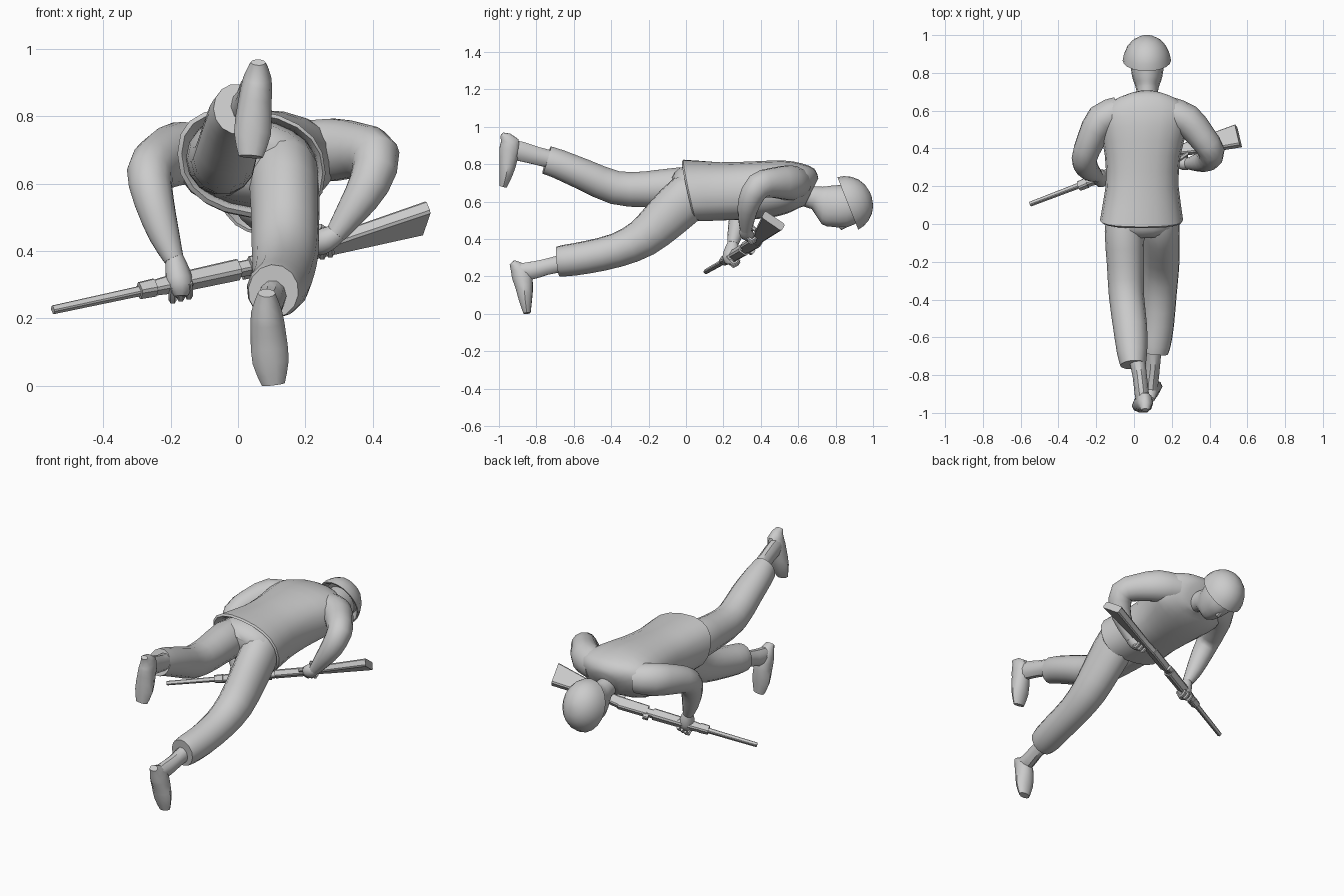
import bpy, bmesh, math
from mathutils import Vector as V

mat = bpy.data.materials.new("plain_grey")
mat.diffuse_color = (0.6, 0.6, 0.6, 1)


def skin(name, rings, angle=40):
    """Join rings of points into a closed tube with capped ends."""
    bm = bmesh.new()
    vs = [[bm.verts.new(p) for p in r] for r in rings]
    n = len(vs[0])
    for a, b in zip(vs, vs[1:]):
        for i in range(n):
            bm.faces.new((a[i], a[(i + 1) % n], b[(i + 1) % n], b[i]))
    bm.faces.new(vs[0])
    bm.faces.new(vs[-1])
    bmesh.ops.recalc_face_normals(bm, faces=bm.faces)
    me = bpy.data.meshes.new(name)
    bm.to_mesh(me)
    bm.free()
    me.materials.append(mat)
    ob = bpy.data.objects.new(name, me)
    bpy.context.collection.objects.link(ob)
    bpy.ops.object.select_all(action='DESELECT')
    ob.select_set(True)
    bpy.context.view_layer.objects.active = ob
    bpy.ops.object.shade_smooth_by_angle(angle=math.radians(angle))
    return ob


def refine(rows, steps):
    """Catmull-Rom interpolation between rows of numbers."""
    out = []
    for i in range(len(rows) - 1):
        a, b, c, d = (rows[min(max(i + k, 0), len(rows) - 1)] for k in (-1, 0, 1, 2))
        for s in range(steps):
            t = s / steps
            out.append([0.5 * (2 * q + (r - p) * t + (2 * p - 5 * q + 4 * r - w) * t * t
                               + (3 * q - p - 3 * r + w) * t ** 3) for p, q, r, w in zip(a, b, c, d)])
    return out + [list(rows[-1])]


def limb(name, path, ref=(0, 0, 1), n=14, steps=2):
    """Tube along a path of (x, y, z, side radius, up radius)."""
    path = refine(path, steps)
    pts = [V(p[:3]) for p in path]
    side, rings = None, []
    for i, p in enumerate(path):
        t = (pts[min(i + 1, len(pts) - 1)] - pts[max(i - 1, 0)]).normalized()
        side = t.cross(V(ref)) if side is None else side - t * side.dot(t)
        side.normalize()
        up = side.cross(t)
        rings.append([pts[i] + side * p[3] * math.cos(k * math.tau / n)
                      + up * p[4] * math.sin(k * math.tau / n) for k in range(n)])
    return skin(name, rings)


def body(name, rows, n=20, steps=2, power=0.85):
    """Rings across y: (y, x centre, z centre, x radius, z radius, lean, roll)."""
    rings = []
    for y, cx, cz, rx, rz, lean, roll in refine(rows, steps):
        ring = []
        for k in range(n):
            c, s = math.cos(k * math.tau / n), math.sin(k * math.tau / n)
            dx = rx * math.copysign(abs(c) ** power, c)
            dz = rz * math.copysign(abs(s) ** power, s)
            ring.append(V((cx + dx, y + lean * dz, cz + dz + roll * dx)))
        rings.append(ring)
    return skin(name, rings)


# Jacket, with the hem folded inward
body("jacket", [
    (0.07, 0.045, 0.66, 0.19, 0.13, -0.22, -0.13),
    (0.03, 0.045, 0.66, 0.195, 0.135, -0.22, -0.13),
    (0.02, 0.04, 0.66, 0.22, 0.16, -0.22, -0.13),
    (0.20, 0.043, 0.655, 0.193, 0.155, -0.1, -0.08),
    (0.36, 0.046, 0.66, 0.20, 0.155, 0, -0.03),
    (0.50, 0.052, 0.67, 0.23, 0.15, 0.1, 0),
    (0.59, 0.058, 0.675, 0.24, 0.13, 0.2, 0),
    (0.645, 0.065, 0.67, 0.17, 0.105, 0.4, 0),
    (0.67, 0.068, 0.65, 0.085, 0.075, 0.5, 0)])

# Pelvis
body("pelvis", [
    (-0.06, 0.045, 0.66, 0.10, 0.07, -0.2, -0.1),
    (-0.01, 0.045, 0.66, 0.17, 0.12, -0.2, -0.1),
    (0.10, 0.045, 0.66, 0.18, 0.135, -0.2, -0.1)])

# Neck, head and nose
body("head", [
    (0.60, 0.068, 0.635, 0.055, 0.055, 0.3, 0),
    (0.69, 0.07, 0.62, 0.055, 0.06, 0.3, 0),
    (0.735, 0.07, 0.58, 0.065, 0.10, 0.1, 0),
    (0.78, 0.07, 0.575, 0.08, 0.11, 0, 0),
    (0.86, 0.07, 0.575, 0.088, 0.113, 0, 0),
    (0.93, 0.07, 0.585, 0.07, 0.09, 0, 0)], n=16, power=1)
limb("nose", [(0.07, 0.87, 0.475, 0.008, 0.008), (0.07, 0.83, 0.462, 0.016, 0.014),
              (0.07, 0.815, 0.475, 0.012, 0.01)], n=8, steps=1)

# Helmet dome, tipped over the brow
axis = V((0, 0.93, 0.37)).normalized()
rim, tall = V((0.068, 0.865, 0.59)), V((0, -0.37, 0.93)).normalized()
helmet = []
for h, r in [(0.03, 0.75), (0.0, 0.94), (0, 1), (0.035, 0.95), (0.07, 0.83),
             (0.1, 0.65), (0.122, 0.4), (0.132, 0.1)]:
    helmet.append([rim + axis * h + V((1, 0, 0)) * 0.128 * r * math.cos(k * math.tau / 20)
                   + tall * 0.151 * r * math.sin(k * math.tau / 20) for k in range(20)])
skin("helmet", helmet)

# Trouser legs: one raised behind, one lower
limb("raised_trouser_leg", [
    (-0.04, 0.08, 0.665, 0.10, 0.11), (-0.05, -0.04, 0.675, 0.105, 0.11),
    (-0.045, -0.22, 0.665, 0.098, 0.098), (-0.04, -0.38, 0.675, 0.093, 0.092),
    (-0.02, -0.55, 0.745, 0.09, 0.085), (-0.01, -0.68, 0.80, 0.08, 0.08),
    (-0.005, -0.745, 0.822, 0.068, 0.078)])
limb("lower_trouser_leg", [
    (0.12, 0.10, 0.66, 0.10, 0.11), (0.135, 0.01, 0.62, 0.105, 0.13),
    (0.14, -0.11, 0.51, 0.102, 0.122), (0.14, -0.23, 0.405, 0.1, 0.105),
    (0.135, -0.37, 0.34, 0.092, 0.092), (0.125, -0.53, 0.302, 0.088, 0.088),
    (0.11, -0.64, 0.285, 0.085, 0.085), (0.105, -0.685, 0.28, 0.075, 0.08)])

# Boots: ankle tube plus a foot running from heel to toe
limb("raised_ankle", [(0.01, -0.68, 0.815, 0.045, 0.05), (0.03, -0.80, 0.845, 0.038, 0.05),
                      (0.04, -0.89, 0.87, 0.038, 0.055), (0.05, -0.96, 0.88, 0.035, 0.05)], n=10)
limb("raised_foot", [
    (0.06, -0.985, 0.96, 0.022, 0.012), (0.058, -0.945, 0.915, 0.042, 0.055),
    (0.05, -0.948, 0.84, 0.05, 0.052), (0.043, -0.962, 0.75, 0.055, 0.038),
    (0.038, -0.978, 0.68, 0.036, 0.02)], ref=(0, 1, 0), n=10)
limb("lower_ankle", [(0.105, -0.62, 0.28, 0.045, 0.05), (0.10, -0.75, 0.25, 0.038, 0.045),
                     (0.09, -0.83, 0.23, 0.04, 0.05), (0.088, -0.90, 0.23, 0.035, 0.04)], n=10)
limb("lower_foot", [
    (0.085, -0.93, 0.275, 0.026, 0.018), (0.085, -0.885, 0.22, 0.046, 0.055),
    (0.09, -0.866, 0.15, 0.053, 0.05), (0.097, -0.858, 0.07, 0.054, 0.036),
    (0.105, -0.85, 0.003, 0.034, 0.02)], ref=(0, 1, 0), n=10)

# Sleeves
limb("left_sleeve", [
    (-0.08, 0.59, 0.69, 0.085, 0.085), (-0.17, 0.55, 0.69, 0.088, 0.095),
    (-0.23, 0.44, 0.665, 0.075, 0.085), (-0.262, 0.35, 0.63, 0.068, 0.072),
    (-0.25, 0.30, 0.55, 0.06, 0.062), (-0.22, 0.27, 0.45, 0.047, 0.047),
    (-0.19, 0.25, 0.375, 0.03, 0.03)])
limb("right_sleeve", [
    (0.18, 0.59, 0.70, 0.085, 0.085), (0.28, 0.55, 0.70, 0.086, 0.095),
    (0.36, 0.46, 0.70, 0.075, 0.08), (0.41, 0.385, 0.68, 0.07, 0.074),
    (0.39, 0.34, 0.60, 0.062, 0.062), (0.34, 0.325, 0.52, 0.048, 0.048),
    (0.29, 0.32, 0.45, 0.032, 0.032)])

# Hands with thumb and fingers
limb("left_hand", [(-0.19, 0.25, 0.385, 0.026, 0.026), (-0.18, 0.245, 0.34, 0.042, 0.036),
                   (-0.172, 0.235, 0.295, 0.042, 0.04), (-0.17, 0.23, 0.265, 0.02, 0.02)], n=10)
limb("right_hand", [(0.30, 0.32, 0.455, 0.028, 0.028), (0.265, 0.32, 0.435, 0.036, 0.038),
                    (0.235, 0.335, 0.42, 0.032, 0.036), (0.215, 0.35, 0.41, 0.015, 0.02)], n=10)
for name, (x, y, z) in (("left", (-0.17, 0.24, 0.30)), ("right", (0.25, 0.335, 0.425))):
    for k in range(3):
        d = (k - 1) * 0.024
        limb(f"{name}_finger_{k + 1}", [
            (x + d, y - 0.025, z + d * 0.25, 0.011, 0.011), (x + d, y + 0.015, z - 0.04 + d * 0.25, 0.012, 0.012),
            (x + d, y + 0.045, z - 0.015 + d * 0.25, 0.009, 0.009)], n=6)
    limb(f"{name}_thumb", [(x - 0.01, y + 0.01, z + 0.045, 0.013, 0.013),
                           (x + 0.035, y + 0.04, z + 0.02, 0.01, 0.01)], n=6)

# Rifle frame: along the barrel, toward its underside, and across
muzzle = V((-0.55, 0.105, 0.225))
along = (V((0.54, 0.52, 0.46)) - muzzle).normalized()
under = V((0, -0.86, 0.5))
under = (under - along * under.dot(along)).normalized()
across = along.cross(under)


def gun_part(name, rows):
    """Bevelled box sections: (distance, top, bottom, half width)."""
    rings = []
    for u, top, bot, w in rows:
        c = min(w, (top - bot) / 2) * 0.35
        prof = [(w, top - c), (w - c, top), (c - w, top), (-w, top - c),
                (-w, bot + c), (c - w, bot), (w - c, bot), (w, bot + c)]
        rings.append([muzzle + along * u - under * v + across * s for s, v in prof])
    return skin(name, rings, 30)


gun_part("barrel", [(0, 0.011, -0.011, 0.011), (0.32, 0.013, -0.013, 0.013)])
gun_part("front_band", [(0.28, 0.02, -0.026, 0.02), (0.33, 0.022, -0.026, 0.022)])
gun_part("fore_end", [(0.31, 0.018, -0.02, 0.018), (0.40, 0.025, -0.027, 0.024), (0.60, 0.026, -0.03, 0.026)])
gun_part("rear_band", [(0.595, 0.02, -0.022, 0.019), (0.64, 0.02, -0.022, 0.019)])
gun_part("rear_sight", [(0.62, 0.042, -0.02, 0.016), (0.65, 0.042, -0.02, 0.016)])
gun_part("receiver", [(0.635, 0.024, -0.038, 0.02), (0.80, 0.024, -0.042, 0.02)])
gun_part("trigger_guard", [(0.78, -0.03, -0.065, 0.007), (0.86, -0.03, -0.07, 0.007)])
gun_part("stock", [(0.79, 0.02, -0.04, 0.019), (0.87, 0.008, -0.05, 0.018),
                   (0.95, 0.005, -0.075, 0.02), (1.19, 0.0, -0.132, 0.022)])
